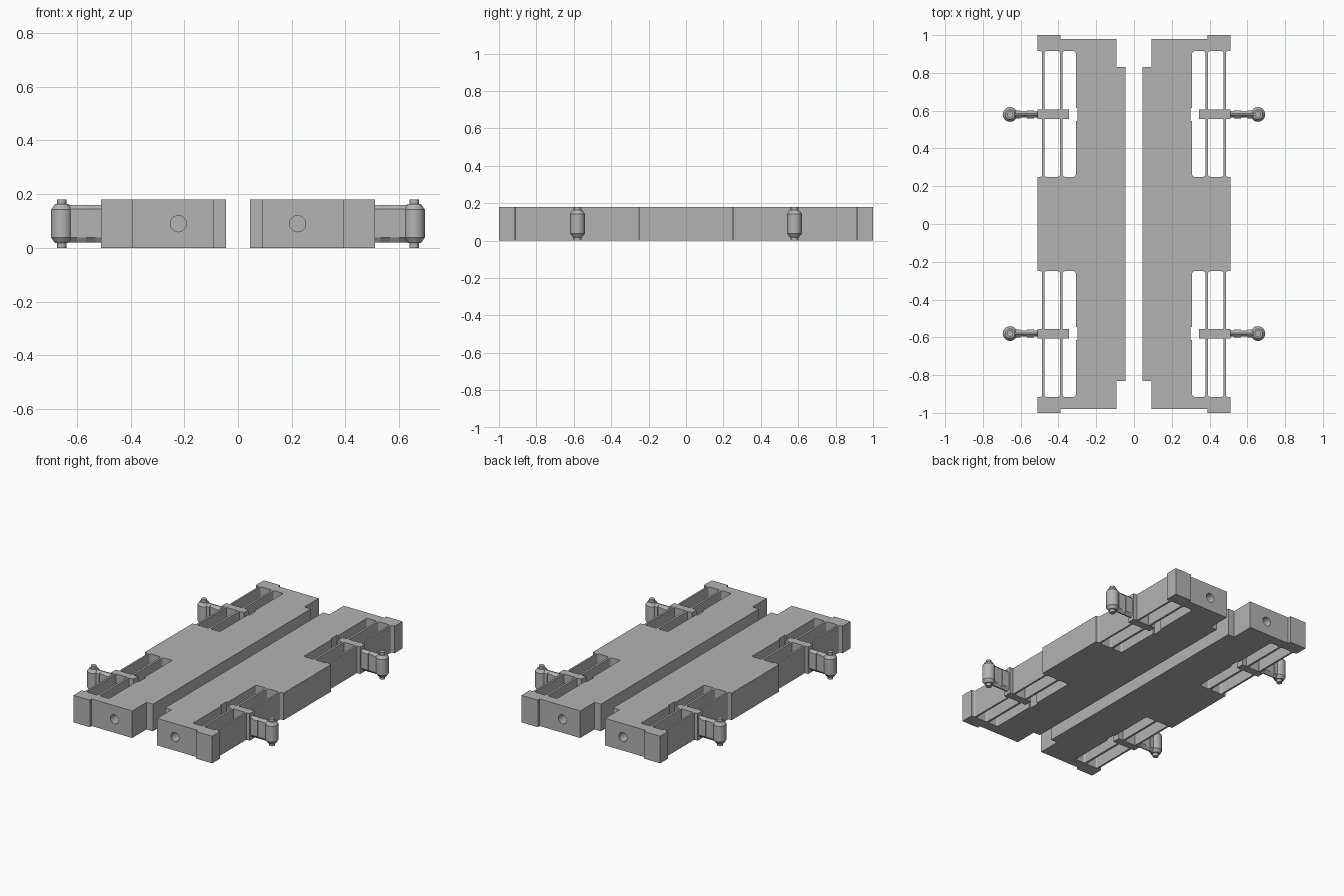
import bpy, bmesh, math
from mathutils import Matrix, Vector

if "Cube" in bpy.data.objects:
    bpy.data.objects.remove(bpy.data.objects["Cube"], do_unlink=True)

HEIGHT = 0.18
ARM_Y = 0.58

grey = bpy.data.materials.new("plain_grey")
grey.use_nodes = True
colour = (0.45, 0.45, 0.45, 1)
grey.diffuse_color = colour
grey.node_tree.nodes["Principled BSDF"].inputs["Base Color"].default_value = colour


def make_object(name, bm):
    bmesh.ops.recalc_face_normals(bm, faces=bm.faces)
    mesh = bpy.data.meshes.new(name)
    bm.to_mesh(mesh)
    bm.free()
    mesh.materials.append(grey)
    obj = bpy.data.objects.new(name, mesh)
    bpy.context.collection.objects.link(obj)
    return obj


def activate(obj):
    bpy.ops.object.select_all(action='DESELECT')
    obj.select_set(True)
    bpy.context.view_layer.objects.active = obj


def prism(bm, points, depth):
    """Extrude a closed loop of 3D points along a vector."""
    face = bm.faces.new([bm.verts.new(p) for p in points])
    new = bmesh.ops.extrude_face_region(bm, geom=[face])["geom"]
    verts = [g for g in new if isinstance(g, bmesh.types.BMVert)]
    bmesh.ops.translate(bm, verts=verts, vec=Vector(depth))


def box(bm, x0, x1, y0, y1, z0, z1):
    prism(bm, [(x0, y0, z0), (x1, y0, z0), (x1, y1, z0), (x0, y1, z0)], (0, 0, z1 - z0))


def cut(target, bm):
    cutter = make_object("cutter", bm)
    cutter.hide_render = True
    mod = target.modifiers.new("cut", 'BOOLEAN')
    mod.operation = 'DIFFERENCE'
    mod.solver = 'EXACT'
    mod.object = cutter
    activate(target)
    bpy.ops.object.modifier_apply(modifier=mod.name)
    bpy.data.objects.remove(cutter, do_unlink=True)


def cut_pocket(target, x0, x1, y0, y1, side, radius=0.01):
    """Vertical through-pocket with rounded corners."""
    bm = bmesh.new()
    ya, yb = sorted((y0 * side, y1 * side))
    box(bm, x0, x1, ya, yb, -0.05, HEIGHT + 0.05)
    if radius:
        edges = [e for e in bm.edges if abs(e.verts[0].co.z - e.verts[1].co.z) > 0.1]
        bmesh.ops.bevel(bm, geom=edges, offset=radius, segments=3, profile=0.5, affect='EDGES')
    cut(target, bm)


def build_body():
    # Stepped plan outline: one end, then its reflection
    end = [(0.045, 0.83), (0.092, 0.83), (0.092, 0.98), (0.39, 0.98), (0.39, 1.0), (0.51, 1.0)]
    outline = end + [(x, -y) for x, y in reversed(end)]
    bm = bmesh.new()
    prism(bm, [(x, y, 0) for x, y in outline], (0, 0, HEIGHT))
    body = make_object("left_body", bm)
    for side in (1, -1):
        cut_pocket(body, 0.308, 0.378, 0.25, 0.915, side)
        cut_pocket(body, 0.392, 0.474, 0.25, 0.915, side)
        cut_pocket(body, 0.486, 0.6, 0.25, 0.915, side)
        cut_pocket(body, 0.298, 0.34, ARM_Y - 0.035, ARM_Y + 0.035, side, 0)
        # Round socket in the end face
        bm = bmesh.new()
        place = Matrix.Translation((0.222, side * 0.98, 0.09)) @ Matrix.Rotation(math.pi / 2, 4, 'X')
        bmesh.ops.create_cone(bm, cap_ends=True, segments=32, radius1=0.03, radius2=0.03,
                              depth=0.2, matrix=place)
        cut(body, bm)
    return body


def build_bar(y, name):
    bm = bmesh.new()
    box(bm, 0.345, 0.51, y - 0.025, y + 0.025, 0, HEIGHT)
    return make_object(name, bm)


def build_arm(y, name):
    # Bevelled plate with two thicker knuckles
    bm = bmesh.new()
    for x0, x1, half in ((0.505, 0.65, 0.016), (0.53, 0.566, 0.021), (0.6, 0.64, 0.021)):
        upper = [(half, 0.145), (0.004, 0.16), (-0.004, 0.16), (-half, 0.145)]
        lower = [(-half, 0.038), (-0.004, 0.02), (0.004, 0.02), (half, 0.038)]
        prism(bm, [(x0, y + dy, z) for dy, z in upper + lower], (x1 - x0, 0, 0))
    return make_object(name, bm)


def build_roller(y, name):
    # Lathed barrel with tapered shoulders and pin ends
    profile = [(0, 0), (0.017, 0), (0.017, 0.018), (0.025, 0.018), (0.039, 0.038),
               (0.039, 0.143), (0.025, 0.163), (0.017, 0.163), (0.017, HEIGHT), (0, HEIGHT)]
    bm = bmesh.new()
    verts = [bm.verts.new((0.656 + r, y, z)) for r, z in profile]
    edges = [bm.edges.new(pair) for pair in zip(verts, verts[1:])]
    bmesh.ops.spin(bm, geom=verts + edges, cent=(0.656, y, 0), axis=(0, 0, 1),
                   angle=math.tau, steps=28)
    bmesh.ops.remove_doubles(bm, verts=bm.verts, dist=0.0001)
    roller = make_object(name, bm)
    activate(roller)
    bpy.ops.object.shade_smooth_by_angle(angle=math.radians(30))
    return roller


# Left half
parts = [build_body()]
for y, end in ((-ARM_Y, "front"), (ARM_Y, "back")):
    parts.append(build_bar(y, f"left_{end}_cross_bar"))
    parts.append(build_arm(y, f"left_{end}_arm"))
    parts.append(build_roller(y, f"left_{end}_roller"))

# Right half is the mirror image
for part in parts:
    twin = part.copy()
    twin.data = part.data.copy()
    twin.name = twin.data.name = part.name.replace("left", "right")
    twin.data.transform(Matrix.Scale(-1, 4, (1, 0, 0)))
    twin.data.flip_normals()
    bpy.context.collection.objects.link(twin)
